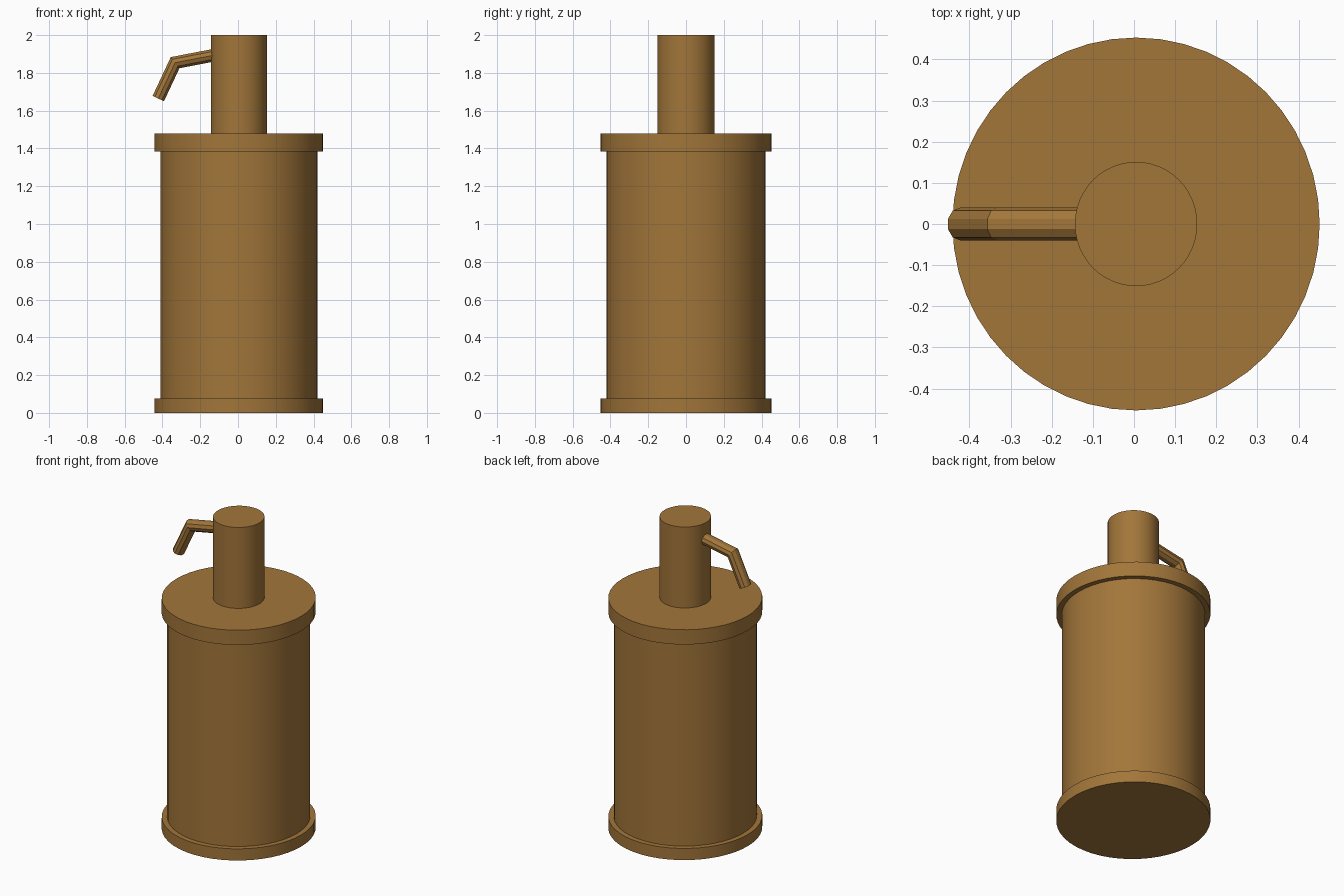
import bpy, bmesh, math
from mathutils import Vector

cube = bpy.data.objects.get("Cube")
if cube:
    bpy.data.objects.remove(cube, do_unlink=True)

# Single painted metal colour
paint = bpy.data.materials.new("brown_paint")
colour = (0.36, 0.18, 0.042, 1)
paint.use_nodes = True
paint.diffuse_color = colour
bsdf = next(n for n in paint.node_tree.nodes if n.type == 'BSDF_PRINCIPLED')
bsdf.inputs["Base Color"].default_value = colour

CENTRE_X = 0.005
SQUASH = 0.985  # body is slightly narrower across x


def cylinder(name, radius, bottom, top):
    bpy.ops.mesh.primitive_cylinder_add(
        vertices=48, radius=radius, depth=top - bottom,
        location=(CENTRE_X, 0, (bottom + top) / 2))
    obj = bpy.context.object
    obj.name = name
    obj.scale.x = SQUASH
    bpy.ops.object.transform_apply(location=False, rotation=False, scale=True)
    obj.data.materials.append(paint)
    bpy.ops.object.shade_smooth_by_angle(angle=math.radians(30))


def tube(name, path, half_width, half_height, sides=10):
    """Sweep a faceted section along a path in the xz plane, mitred at bends."""
    points = [Vector(p) for p in path]
    bm = bmesh.new()
    rings = []
    for i, p in enumerate(points):
        before = (p - points[i - 1]).normalized() if i else None
        after = (points[i + 1] - p).normalized() if i + 1 < len(points) else None
        before, after = before or after, after or before
        along = (before + after).normalized()
        up = along.cross(Vector((0, 1, 0))) / along.dot(before)
        ring = []
        for k in range(sides):
            a = math.tau * k / sides
            offset = Vector((0, half_width * math.cos(a), 0))
            ring.append(bm.verts.new(p + offset + up * half_height * math.sin(a)))
        rings.append(ring)
    for r, s in zip(rings, rings[1:]):
        for k in range(sides):
            j = (k + 1) % sides
            bm.faces.new((r[k], r[j], s[j], s[k]))
    bm.faces.new(rings[0])
    bm.faces.new(rings[-1])
    bmesh.ops.recalc_face_normals(bm, faces=bm.faces)
    mesh = bpy.data.meshes.new(name)
    bm.to_mesh(mesh)
    bm.free()
    mesh.materials.append(paint)
    bpy.context.collection.objects.link(bpy.data.objects.new(name, mesh))


# Canister, rims and neck
cylinder("bottom_rim", 0.453, 0, 0.075)
cylinder("canister_body", 0.421, 0.07, 1.39)
cylinder("top_rim", 0.453, 1.385, 1.48)
cylinder("neck", 0.151, 1.475, 2.0)

# Bent lever on the right of the neck
tube("lever", [(-0.1, 0, 1.899), (-0.333, 0, 1.854), (-0.422, 0, 1.664)],
     0.04, 0.035)
